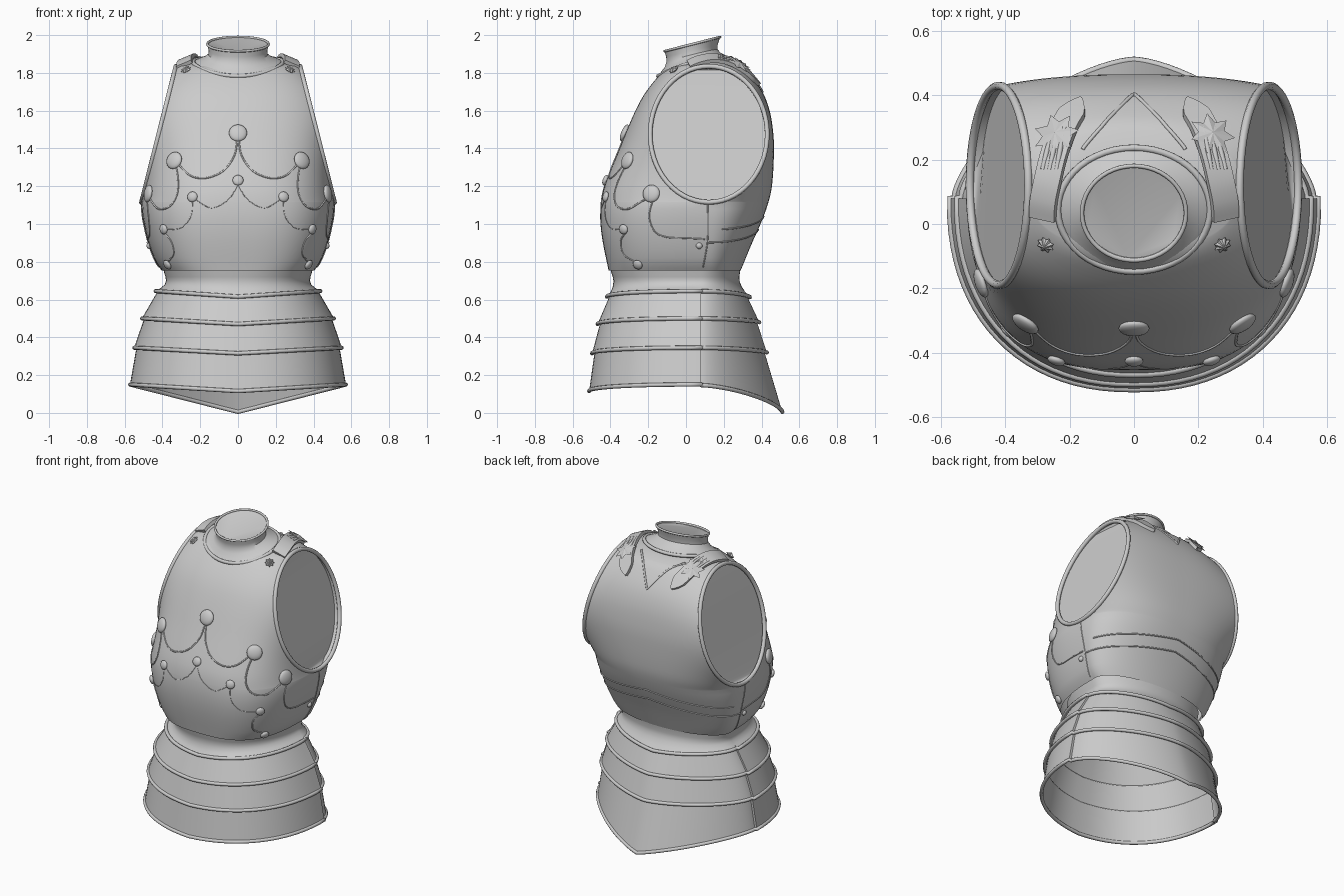
import bpy, bmesh, math
from mathutils import Vector

if "Cube" in bpy.data.objects:
    bpy.data.objects.remove(bpy.data.objects["Cube"])

steel = bpy.data.materials.new("steel_grey")
steel.diffuse_color = (0.6, 0.6, 0.6, 1)
steel.use_nodes = True
steel.node_tree.nodes["Principled BSDF"].inputs["Base Color"].default_value = steel.diffuse_color
sin, cos, pi = math.sin, math.cos, math.pi


def finish(ob, angle):
    bpy.ops.object.select_all(action='DESELECT')
    ob.select_set(True)
    bpy.context.view_layer.objects.active = ob
    if ob.type == 'CURVE':
        bpy.ops.object.convert(target='MESH')
    else:
        bpy.ops.object.shade_smooth_by_angle(angle=math.radians(angle))


def add_mesh(name, bm, angle=35):
    bmesh.ops.remove_doubles(bm, verts=bm.verts, dist=0.0004)
    bmesh.ops.recalc_face_normals(bm, faces=bm.faces)
    me = bpy.data.meshes.new(name)
    bm.to_mesh(me)
    bm.free()
    ob = bpy.data.objects.new(name, me)
    bpy.context.collection.objects.link(ob)
    me.materials.append(steel)
    finish(ob, angle)


def loft(name, rings, cap_end=False, angle=35):
    bm = bmesh.new()
    rows = [[bm.verts.new(p) for p in r] for r in rings]
    n = len(rows[0])
    for a, b in zip(rows, rows[1:]):
        for i in range(n):
            j = (i + 1) % n
            bm.faces.new((a[i], a[j], b[j], b[i]))
    if cap_end:
        bm.faces.new(rows[-1])
    add_mesh(name, bm, angle)


def tube(name, pts, r, cyclic=False):
    cu = bpy.data.curves.new(name, 'CURVE')
    cu.dimensions, cu.bevel_depth, cu.bevel_resolution = '3D', r, 2
    cu.use_fill_caps = True
    sp = cu.splines.new('POLY')
    sp.points.add(len(pts) - 1)
    for p, q in zip(sp.points, pts):
        p.co = (*q, 1)
    sp.use_cyclic_u = cyclic
    sp.use_smooth = True
    ob = bpy.data.objects.new(name, cu)
    bpy.context.collection.objects.link(ob)
    cu.materials.append(steel)
    finish(ob, 0)


def interp(tab, z):
    """Smooth curve through (z, value) pairs."""
    z = min(max(z, tab[0][0]), tab[-1][0])
    i = max(k for k in range(len(tab) - 1) if tab[k][0] <= z)
    slope = lambda k: ((tab[min(k + 1, len(tab) - 1)][1] - tab[max(k - 1, 0)][1]) /
                       (tab[min(k + 1, len(tab) - 1)][0] - tab[max(k - 1, 0)][0]))
    (z0, a), (z1, b) = tab[i], tab[i + 1]
    h = z1 - z0
    t = (z - z0) / h
    return (a * (2*t**3 - 3*t*t + 1) + b * (3*t*t - 2*t**3)
            + h * slope(i) * (t**3 - 2*t*t + t) + h * slope(i + 1) * (t**3 - t*t))


def smooth(pts, k=8):
    """Evenly resampled smooth path through 2D or 3D points."""
    out = []
    P = [Vector(p) for p in pts]
    for i in range(len(P) - 1):
        p0, p1, p2, p3 = P[max(i - 1, 0)], P[i], P[i + 1], P[min(i + 2, len(P) - 1)]
        for s in range(k):
            t = s / k
            out.append(0.5 * (2*p1 + (p2 - p0)*t + (2*p0 - 5*p1 + 4*p2 - p3)*t*t
                              + (3*p1 - p0 - 3*p2 + p3)*t**3))
    return out + [P[-1]]


# torso outline: front depth, back depth, half width
FRONT = [(.755, -.41), (.9, -.44), (1.0, -.453), (1.1, -.452), (1.2, -.432), (1.4, -.352),
         (1.6, -.268), (1.7, -.212), (1.8, -.13), (1.83, -.09), (1.85, -.03), (1.862, .0)]
BACK = [(.755, .29), (.9, .35), (1.0, .395), (1.1, .432), (1.2, .455), (1.4, .466), (1.5, .46),
        (1.6, .443), (1.7, .405), (1.8, .335), (1.83, .3), (1.85, .25), (1.862, .2)]
WIDE = [(.755, .405), (.8, .437), (.9, .475), (1.0, .499), (1.06, .509), (1.115, .511)]
ARM_Y, ARM_Z, ARM_RY, ARM_RZ = .12, 1.475, .31, .36


def torso(z, back=False):
    """Half width at the armhole edge, edge y, centre y, roundness, edge fraction."""
    if z <= ARM_Z - ARM_RZ:
        w = interp(WIDE, z)
    elif z <= ARM_Z + ARM_RZ:
        w = .511 - .253 * (z - 1.115)
    else:
        w = .329 - 4.2 * (z - 1.835)
    c = ARM_RY * math.sqrt(max(0, 1 - ((z - ARM_Z) / ARM_RZ) ** 2))
    t = min(1, max(0, (z - .8) / .35))
    u = min(1, max(0, (z - 1.0) / .6))
    yc, n = (interp(BACK, z), 2 + .4 * t) if back else (interp(FRONT, z), 2.9 - .45 * u)
    ye = ARM_Y + (c if back else -c)
    xb = (1 - ((ye - ARM_Y) / (yc - ARM_Y)) ** n) ** (1 / n)
    return w, ye, yc, n, xb


def torso_pt(x, z, back=False):
    w, ye, yc, n, xb = torso(z, back)
    t = min(1, abs(x) / w * xb)
    return Vector((x, ARM_Y + (yc - ARM_Y) * (1 - t ** n) ** (1 / n), z))


def side_pt(y, z):
    w, ye, yc, n, xb = torso(z)
    s = min(1, max(0, (y - ARM_Y) / (yc - ARM_Y)))
    return Vector((w / xb * (1 - s ** n) ** (1 / n), y, z))


def arc(w, y0, yc, n, ye=None, k=22):
    """Quarter section from the side edge (at ye) to the centre line."""
    t = 0 if ye is None else (ye - y0) / (yc - y0)
    xb = (1 - t ** n) ** (1 / n)
    a0 = math.asin(t ** (n / 2))
    ang = [a0 + (pi / 2 - a0) * i / k for i in range(k + 1)]
    return [(w / xb * max(0, cos(a)) ** (2 / n), y0 + (yc - y0) * max(0, sin(a)) ** (2 / n)) for a in ang]


def full_ring(front, back, extra=()):
    """Closed ring from right-hand front and back quarters plus inner side points."""
    right = front[::-1] + list(extra) + back
    return right + [(-x, y) for x, y in right[::-1]]


# breastplate and backplate in one shell with recessed armholes
levels = [.755, .765, .79, .82, .86, .91, .97, 1.03, 1.08]
levels += [ARM_Z - ARM_RZ * cos(i / 28 * pi) for i in range(29)] + [1.85, 1.862]
rings = []
for z in levels:
    w, yf, f, n, _ = torso(z)
    _, yb, b, m, _ = torso(z, True)
    d = .035 * min(1, (yb - yf) / .2)
    rings.append([(x, y, z) for x, y in full_ring(arc(w, ARM_Y, f, n, yf), arc(w, ARM_Y, b, m, yb),
                                                  [(w - d * .4, yf), (w - d, yb)])])
loft("torso_plate", rings, cap_end=True)

# waist and flared skirt lames: side z, half width, front, back, front dip, back dip, back roundness
SKIRT = [(.78, .398, -.402, .289, 0, 0, 2), (.745, .392, -.396, .286, 0, 0, 2), (.72, .384, -.388, .282, 0, 0, 2),
         (.70, .381, -.384, .284, .003, .003, 2), (.68, .388, -.387, .294, .01, .01, 1.95),
         (.662, .408, -.398, .312, .02, .02, 1.9), (.645, .437, -.418, .338, .03, .033, 1.8),
         (.5, .509, -.468, .388, .03, .02, 1.65), (.345, .55, -.497, .428, .03, .025, 1.6),
         (.15, .572, -.513, .51, .035, .145, 1.5)]


def skirt_ring(z, w, f, b, df, db, nb, inset=0):
    w, f, b = w - inset, f + inset, b - inset
    step = 1 if z > .65 else .975       # the rear lames tuck under the front ones
    pts = full_ring(arc(w, .08, f, 2.25), arc(w * step, .08, b, nb))
    return [(x, y, z - (df if y < .08 else db) * (1 - abs(x) / w)) for x, y in pts]


rings = []
for i, s in enumerate(SKIRT):
    rings.append(skirt_ring(*s))
    if 6 <= i < 9:
        rings.append(skirt_ring(*s, inset=.012))
loft("skirt_lames", rings, angle=40)
for i, s in enumerate(SKIRT[6:]):
    ring = skirt_ring(*s)
    ring = [p for p, q in zip(ring, ring[1:] + ring[:1]) if (Vector(p) - Vector(q)).length > .001]
    tube("lame_rim_%d" % (i + 1), ring, .011, True)


# collar: half width, front y, back y, front z, back z, power of the slope
def collar_ring(w, yf, yb, zf, zb, p):
    out = []
    for i in range(48):
        a = i / 48 * 2 * pi
        t = (1 + cos(a)) / 2
        out.append((w * sin(a), (yf + yb) / 2 - (yb - yf) / 2 * cos(a), zb - (zb - zf) * t ** p))
    return out


COLLAR = [(.237, -.147, .237, 1.783, 1.878, 2.2), (.212, -.132, .215, 1.805, 1.89, 2),
          (.178, -.113, .185, 1.83, 1.905, 1.6), (.157, -.103, .166, 1.86, 1.925, 1.2),
          (.155, -.105, .168, 1.885, 1.95, 1), (.162, -.113, .181, 1.915, 1.99, 1),
          (.154, -.105, .173, 1.911, 1.986, 1)]
loft("collar", [collar_ring(*c) for c in COLLAR], cap_end=True)
tube("collar_base_rim", collar_ring(*COLLAR[0]), .011, True)
tube("collar_top_rim", collar_ring(*COLLAR[5]), .007, True)


def place(bm, centre, normal):
    """Turn a part built along z so that it sits on a surface."""
    m = normal.to_track_quat('Z', 'Y').to_matrix().to_4x4()
    m.translation = centre
    bm.transform(m)


def boss(name, centre, normal, r, h):
    bm = bmesh.new()
    bmesh.ops.create_uvsphere(bm, u_segments=20, v_segments=10, radius=1)
    for v in bm.verts:
        v.co = (v.co.x * r, v.co.y * r, v.co.z * h)
    place(bm, centre, normal)
    add_mesh(name, bm, 60)


def star(name, centre, normal, r, inner, points, h):
    bm = bmesh.new()
    rim = []
    for i in range(points * 2):
        a, q = i * pi / points, (r if i % 2 == 0 else inner)
        rim.append(bm.verts.new((q * cos(a), q * sin(a), 0)))
    top, low = bm.verts.new((0, 0, h)), bm.verts.new((0, 0, -h))
    for i in range(points * 2):
        j = (i + 1) % (points * 2)
        bm.faces.new((rim[i], rim[j], top))
        bm.faces.new((rim[j], rim[i], low))
    place(bm, centre, normal)
    add_mesh(name, bm, 20)


def front_normal(x, z):
    e = .008
    dx = torso_pt(x + e, z) - torso_pt(x - e, z)
    dz = torso_pt(x, z + e) - torso_pt(x, z - e)
    return dx.cross(dz).normalized()


# chest bosses and studs
for x, z, r in [(0, 1.48, .048), (.335, 1.335, .047), (.47, 1.16, .047),
                (0, 1.23, .029), (.24, 1.143, .028), (.39, .973, .027), (.37, .787, .027)]:
    for s in ([1, -1] if x else [1]):
        nrm = front_normal(s * x, z)
        boss("chest_boss", torso_pt(s * x, z) + nrm * .006, nrm, r, .018 if r > .04 else .014)

# scroll lines on the chest, drawn in (x, z) then in (y, z)
FRONT_LINES = [[(.004, 1.45), (.02, 1.36), (.08, 1.28), (.17, 1.243), (.25, 1.255), (.31, 1.31)],
               [(.33, 1.31), (.318, 1.24), (.322, 1.16), (.36, 1.095), (.42, 1.08), (.465, 1.13)],
               [(.24, 1.12), (.25, 1.04), (.3, .98), (.375, .97)],
               [(.0, 1.21), (.05, 1.13), (.14, 1.085), (.225, 1.13)]]
SIDE_LINES = [[(-.175, 1.13), (-.195, 1.04), (-.165, .96), (-.1, .93), (0, .925), (.1, .92)],
              [(-.315, .96), (-.345, .91), (-.33, .84), (-.27, .8)]]
for s in (1, -1):
    for k, line in enumerate(FRONT_LINES):
        tube("chest_scroll", [torso_pt(s * x, z) for x, z in smooth(line)], .0045 if k < 2 else .002)
    for line in SIDE_LINES:
        tube("side_scroll", [(s * p.x, p.y, p.z) for p in (side_pt(y, z) for y, z in smooth(line))], .004)
    # edge where the breastplate overlaps the backplate, with its rivet
    pts = [side_pt(y, z) for y, z in smooth([(.115, 1.11), (.115, .92), (.09, .77)])]
    tube("side_seam", [(s * p.x, p.y, p.z) for p in pts], .0035)
    boss("side_rivet", Vector((s * torso(.885)[0], .07, .885)), Vector((s, 0, 0)), .017, .014)

    # armhole rim
    ring = []
    for i in range(56):
        z = ARM_Z + ARM_RZ * sin(i / 28 * pi)
        ring.append((s * torso(min(z, 1.8349))[0], ARM_Y + ARM_RY * cos(i / 28 * pi), z))
    tube("armhole_rim", ring, .013, True)

    # shoulder strap with pointed tip
    path = smooth([(.285, .015, 1.845), (.282, .07, 1.868), (.268, .14, 1.88),
                   (.248, .22, 1.868), (.215, .31, 1.82), (.165, .39, 1.74)], 5)
    rows = []
    for i, p in enumerate(path):
        d = (path[min(i + 1, len(path) - 1)] - path[max(i - 1, 0)]).normalized()
        side = d.cross(Vector((.42, 0, 1))).normalized()
        up = side.cross(d)
        w = .043 * min(1, .08 + (len(path) - 1 - i) / 3)
        rows.append([(s * q.x, q.y, q.z) for q in (p + side * w - up * .012, p + side * w + up * .008,
                                                   p - side * w + up * .008, p - side * w - up * .012)])
    loft("shoulder_strap", rows[::-1], cap_end=True)
    # rosette, star buckle and its three prongs
    nrm = front_normal(s * .272, 1.81)
    star("strap_rosette", torso_pt(s * .272, 1.81) + nrm * .01, nrm, .029, .021, 8, .018)
    star("strap_buckle", Vector((s * .243, .28, 1.848)), Vector((s * .3, .5, .8)), .075, .045, 7, .012)
    for k in (-1, 0, 1):
        tube("buckle_prong", [(s * (.262 + k * .022), .17, 1.882 - k * .008),
                              (s * (.25 + k * .02), .23, 1.873 - k * .008),
                              (s * (.232 + k * .016), .3, 1.838 - k * .006)], .008)

# peaked band and pointed yoke line on the back
for z0 in (.97, .9):
    tube("back_band_edge", [torso_pt(x, z0 + .07 * (1 - abs(x) / .49), True)
                            for x in [i / 24 * .48 for i in range(-24, 25)]], .0045)
yoke = smooth([(.16, 1.85), (.1, 1.825), (.05, 1.77), (0, 1.7)])
tube("back_yoke_line", [torso_pt(x, min(z, 1.85), True) for x, z in yoke]
     + [torso_pt(-x, min(z, 1.85), True) for x, z in yoke[-2::-1]], .006)
